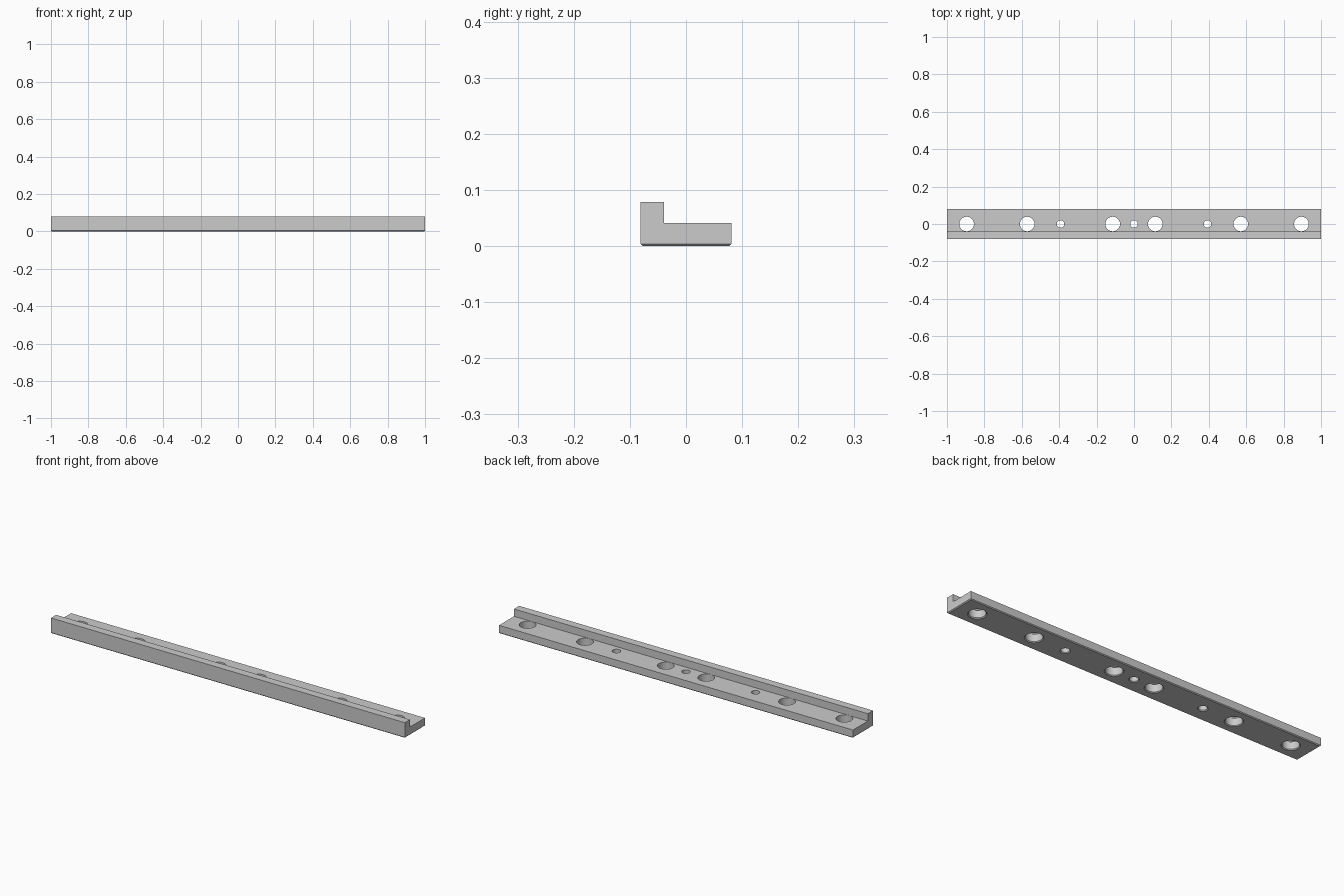
import bpy, bmesh, math

if "Cube" in bpy.data.objects:
    bpy.data.objects.remove(bpy.data.objects["Cube"])

CHAMFER = 0.004
SEGMENTS = 48

grey = bpy.data.materials.new("light grey metal")
grey.diffuse_color = (0.6, 0.6, 0.6, 1)
grey.use_nodes = True
grey.node_tree.nodes["Principled BSDF"].inputs["Base Color"].default_value = grey.diffuse_color


def make_object(name, bm):
    bmesh.ops.recalc_face_normals(bm, faces=bm.faces)
    mesh = bpy.data.meshes.new(name)
    bm.to_mesh(mesh)
    bm.free()
    mesh.materials.append(grey)
    obj = bpy.data.objects.new(name, mesh)
    bpy.context.collection.objects.link(obj)
    return obj


# L-shaped rail: section extruded along x, bottom edges chamfered
section = [(-0.081, 0), (0.081, 0), (0.081, 0.0415), (-0.0395, 0.0415),
           (-0.0395, 0.079), (-0.081, 0.079)]
bm = bmesh.new()
end = bm.faces.new([bm.verts.new((-1, y, z)) for y, z in section])
new = bmesh.ops.extrude_face_region(bm, geom=[end])["geom"]
bmesh.ops.translate(bm, vec=(2, 0, 0),
                    verts=[g for g in new if isinstance(g, bmesh.types.BMVert)])
bmesh.ops.recalc_face_normals(bm, faces=bm.faces)
bottom = [e for e in bm.edges if all(v.co.z < 1e-6 for v in e.verts)]
bmesh.ops.bevel(bm, geom=bottom, offset=CHAMFER, segments=1, affect='EDGES')
rail = make_object("rail", bm)

# Hole cutters: straight bores with a 45 degree flare at the underside
bm = bmesh.new()


def add_bore(x, radius):
    profile = [(-0.01, radius + CHAMFER + 0.01), (CHAMFER, radius), (0.12, radius)]
    rings = []
    for z, r in profile:
        rings.append([bm.verts.new((x + r * math.cos(a), r * math.sin(a), z))
                      for a in (2 * math.pi * i / SEGMENTS for i in range(SEGMENTS))])
    for low, high in zip(rings, rings[1:]):
        for i in range(SEGMENTS):
            j = (i + 1) % SEGMENTS
            bm.faces.new((low[i], low[j], high[j], high[i]))
    bm.faces.new(rings[0][::-1])
    bm.faces.new(rings[-1])


for side in (-1, 1):
    for x in (0.114, 0.571, 0.895):
        add_bore(side * x, 0.039)
    add_bore(side * 0.393, 0.02)
add_bore(0, 0.02)
cutter = make_object("hole_cutter", bm)
cutter.hide_render = True

# Drill the holes
mod = rail.modifiers.new("holes", 'BOOLEAN')
mod.operation = 'DIFFERENCE'
mod.solver = 'EXACT'
mod.object = cutter
bpy.context.view_layer.objects.active = rail
rail.select_set(True)
bpy.ops.object.modifier_apply(modifier=mod.name)
bpy.data.objects.remove(cutter)
bpy.ops.object.shade_smooth_by_angle(angle=math.radians(30))
